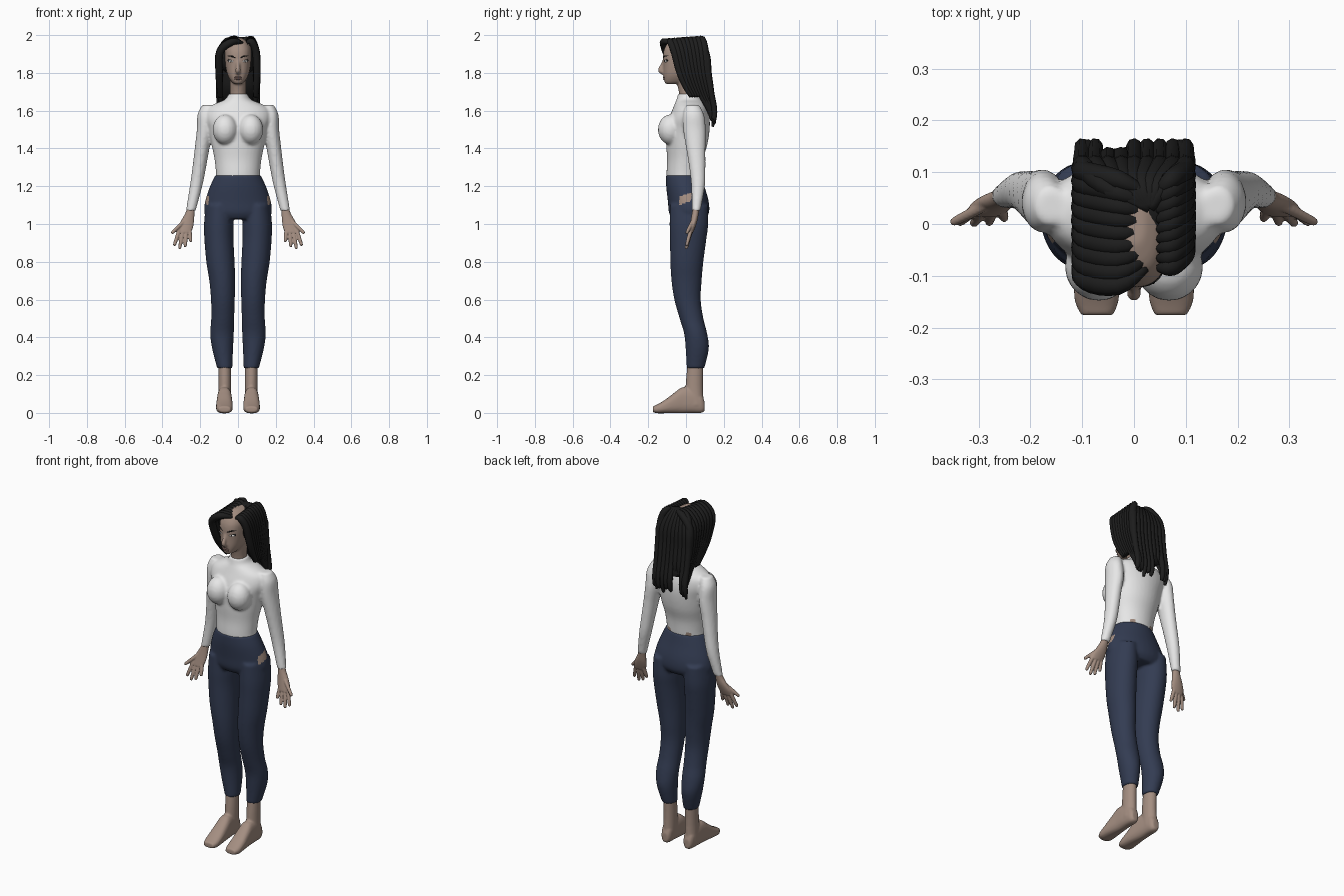
import bpy, bmesh, math
from mathutils import Vector, Matrix

if "Cube" in bpy.data.objects:
    bpy.data.objects.remove(bpy.data.objects["Cube"])


def material(name, rgb):
    m = bpy.data.materials.new(name)
    m.diffuse_color = (*rgb, 1)
    m.use_nodes = True
    m.node_tree.nodes["Principled BSDF"].inputs["Base Color"].default_value = m.diffuse_color
    return m


SKIN = material("skin", (0.37, 0.27, 0.22))
WHITE = material("white knit", (0.80, 0.80, 0.80))
NAVY = material("navy denim", (0.033, 0.045, 0.085))
BLACK = material("black hair", (0.012, 0.012, 0.012))
EYE = material("eye white", (0.75, 0.75, 0.73))
LIP = material("lip", (0.27, 0.17, 0.15))


def spline(rows, k):
    """Catmull-Rom resampling of equal-length tuples."""
    out = []
    for i in range(len(rows) - 1):
        a, b, c, d = rows[max(i - 1, 0)], rows[i], rows[i + 1], rows[min(i + 2, len(rows) - 1)]
        for j in range(k):
            t = j / k
            out.append([0.5 * (2 * q + (r - p) * t + (2 * p - 5 * q + 4 * r - s) * t * t
                               + (3 * q - p - 3 * r + s) * t ** 3) for p, q, r, s in zip(a, b, c, d)])
    return out + [list(rows[-1])]


def skin_rings(bm, rings):
    n = len(rings[0])
    rings = [[bm.verts.new(p) for p in r] for r in rings]
    for a, b in zip(rings, rings[1:]):
        for i in range(n):
            bm.faces.new((a[i], a[(i + 1) % n], b[(i + 1) % n], b[i]))
    bm.faces.new(rings[0])
    bm.faces.new(rings[-1])


def loft(bm, rows, axis="z", s=1, e=2.0, n=28, k=4):
    """Rows are (position, x min, x max, other min, other max) along z or y."""
    rings = []
    for pos, x0, x1, w0, w1 in spline(rows, k):
        ring = []
        for i in range(n):
            c, d = math.cos(math.tau * i / n), math.sin(math.tau * i / n)
            c, d = (math.copysign(abs(v) ** (2 / e), v) for v in (c, d))
            x = s * ((x0 + x1) / 2 + c * (x1 - x0) / 2)
            w = (w0 + w1) / 2 + d * (w1 - w0) / 2
            ring.append((x, w, pos) if axis == "z" else (x, pos, w))
        rings.append(ring)
    skin_rings(bm, rings)


def tube(bm, pts, n=8, k=4):
    """Round tube through (x, y, z, radius) points."""
    pts = spline(pts, k)
    P = [Vector(p[:3]) for p in pts]
    u, rings = Vector((0.3, 0.9, 0.2)), []
    for i, p in enumerate(P):
        t = (P[min(i + 1, len(P) - 1)] - P[max(i - 1, 0)]).normalized()
        u = (u - t * u.dot(t)).normalized()
        v = t.cross(u)
        rings.append([p + pts[i][3] * (u * math.cos(a) + v * math.sin(a))
                      for a in (math.tau * j / n for j in range(n))])
    skin_rings(bm, rings)


def ball(bm, c, r, turn=0):
    bmesh.ops.create_uvsphere(bm, u_segments=20, v_segments=12, radius=1, matrix=Matrix.Translation(c)
                              @ Matrix.Rotation(turn, 4, "Z") @ Matrix.Diagonal((*r, 1)))


def finish(name, bm, mats, voxel=0, smooth=4):
    """Make the object, optionally fusing its pieces into one smooth skin."""
    bmesh.ops.recalc_face_normals(bm, faces=bm.faces)
    me = bpy.data.meshes.new(name)
    bm.to_mesh(me)
    bm.free()
    ob = bpy.data.objects.new(name, me)
    bpy.context.collection.objects.link(ob)
    if voxel:
        m = ob.modifiers.new("fuse", "REMESH")
        m.mode, m.voxel_size = "VOXEL", voxel
        m = ob.modifiers.new("soften", "SMOOTH")
        m.factor, m.iterations = 0.5, smooth
        ev = ob.evaluated_get(bpy.context.evaluated_depsgraph_get())
        me = bpy.data.meshes.new_from_object(ev)
        ob.modifiers.clear()
        ob.data = me
    me.materials.clear()
    for m in mats:
        me.materials.append(m)
    for p in me.polygons:
        p.use_smooth, p.material_index = True, 0
    return ob


def centred(rows):
    return [(z, -w, w, f, b) for z, w, f, b in rows]


# Shirt: torso, bust and sleeves
bm = bmesh.new()
loft(bm, centred([(1.20, .125, -.09, .07), (1.25, .116, -.103, .08), (1.34, .124, -.1, .09),
                  (1.42, .14, -.105, .113), (1.50, .155, -.105, .125), (1.56, .175, -.09, .125),
                  (1.61, .165, -.07, .115), (1.64, .115, -.058, .1), (1.66, .068, -.05, .08),
                  (1.69, .05, -.042, .062)]), n=36)
for s in (1, -1):
    ball(bm, (s * .068, -.082, 1.50), (.066, .067, .08))
    arm = [(1.63, .16, .035, .03, .035), (1.58, .174, .04, .04, .055), (1.50, .175, .045, .043, .06),
           (1.40, .19, .052, .039, .051), (1.30, .205, .06, .036, .043), (1.20, .222, .064, .033, .036),
           (1.07, .25, .054, .026, .023)]
    loft(bm, [(z, x - a, x + a, y - b, y + b) for z, x, y, a, b in arm], s=s)
shirt = finish("shirt", bm, [WHITE, SKIN], .008)
for p in shirt.data.polygons:  # bare skin showing at the back hem
    x, y, z = p.center
    p.material_index = int(y > .04 and z < 1.275 and .05 < abs(x) < .075)

# Trousers: pelvis and legs
bm = bmesh.new()
loft(bm, centred([(1.26, .119, -.106, .083), (1.20, .148, -.105, .098), (1.12, .174, -.096, .12),
                  (1.06, .178, -.09, .122), (1.025, .15, -.07, .1)]), n=36)
for s in (1, -1):
    loft(bm, [(1.10, .03, .17, -.085, .118), (1.0, .024, .18, -.087, .118), (.92, .024, .178, -.085, .108),
              (.80, .018, .168, -.083, .092), (.70, .015, .152, -.077, .083), (.60, .017, .143, -.062, .078),
              (.50, .02, .142, -.034, .092), (.42, .022, .147, -.01, .112), (.34, .026, .137, -.002, .121),
              (.235, .03, .11, .004, .097)], s=s)
trousers = finish("trousers", bm, [NAVY, SKIN], .008)
for p in trousers.data.polygons:  # bare slanted patch on each hip
    x, y, z = p.center
    p.material_index = int(abs(x) > .1 and -.035 < y < .03 and abs(z - 1.135 - .4 * y) < .022)

for s, side in ((1, "left"), (-1, "right")):
    # Bare foot and ankle
    bm = bmesh.new()
    loft(bm, [(.30, .038, .104, .012, .092), (.14, .036, .104, -.002, .09), (.04, .038, .108, .005, .095)], s=s)
    loft(bm, [(.098, .055, .09, .01, .06), (.08, .042, .102, 0, .1), (.03, .037, .108, 0, .13),
              (-.02, .033, .11, -.002, .135), (-.06, .03, .113, -.002, .108), (-.11, .028, .116, -.002, .07),
              (-.15, .03, .114, -.002, .046), (-.176, .04, .102, .004, .034)], axis="y", s=s, e=2.6)
    finish(side + "_foot", bm, [SKIN], .006, 3)

    # Hand, palm forward with the thumb outward
    bm = bmesh.new()
    palm = [(1.10, .245, .056, .021, .018), (1.06, .254, .05, .024, .018), (1.02, .266, .043, .034, .018),
            (.985, .277, .034, .04, .016), (.955, .284, .025, .036, .013)]
    loft(bm, [(z, x - a, x + a, y - b, y + b) for z, x, y, a, b in palm], s=s, n=20)
    for base, tip in (((.31, .026, .97), (.338, .002, .885)), ((.292, .026, .96), (.31, 0, .868)),
                      ((.273, .027, .962), (.28, .002, .878)), ((.256, .03, .97), (.25, .01, .905)),
                      ((.285, .036, 1.015), (.352, .002, .95))):
        a, b = Vector(base), Vector(tip)
        rows = [(*a.lerp(b, t), r) for t, r in ((0, .011), (.5, .0105), (.9, .009), (1, .006))]
        tube(bm, [(s * x, y, z, r) for x, y, z, r in rows])
    finish(side + "_hand", bm, [SKIN], .004, 2)

# Head with neck and nose
bm = bmesh.new()
loft(bm, centred([(1.63, .042, -.03, .055), (1.70, .042, -.038, .055), (1.76, .044, -.05, .055),
                  (1.80, .04, -.04, .05)]))
loft(bm, centred([(1.741, .018, -.105, -.05), (1.755, .036, -.115, .01), (1.79, .056, -.119, .05),
                  (1.84, .067, -.12, .08), (1.89, .071, -.122, .095), (1.93, .069, -.114, .095),
                  (1.965, .05, -.09, .08), (1.985, .02, -.04, .04)]), e=2.5)
tube(bm, [(0, -.115, 1.87, .008), (0, -.126, 1.84, .010), (0, -.136, 1.815, .014), (0, -.12, 1.80, .012)])
finish("head", bm, [SKIN], .006, 3)

# Face details
bm = bmesh.new()
ball(bm, (0, -.117, 1.776), (.023, .006, .005))
ball(bm, (0, -.116, 1.768), (.019, .006, .005))
finish("lips", bm, [LIP])
lids, whites, irises = bmesh.new(), bmesh.new(), bmesh.new()
for s in (1, -1):
    ball(lids, (s * .037, -.106, 1.866), (.02, .005, .009), s * .5)
    ball(whites, (s * .037, -.109, 1.862), (.016, .005, .006), s * .5)
    ball(irises, (s * .036, -.112, 1.862), (.005, .004, .0055), s * .5)
    tube(lids, [(s * .014, -.119, 1.880, .003), (s * .035, -.112, 1.889, .004), (s * .055, -.092, 1.89, .002)])
finish("eyelids_and_brows", lids, [BLACK])
finish("eyes", whites, [EYE])
finish("irises", irises, [BLACK])

# Hair: scalp mass, then parted side locks and back locks
bm = bmesh.new()
ball(bm, (0, .02, 1.883), (.106, .096, .1))
loft(bm, centred([(1.90, .1, .0, .115), (1.80, .1, .02, .122), (1.72, .095, .04, .135),
                  (1.66, .085, .085, .148), (1.63, .06, .11, .148)]))
finish("hair_mass", bm, [BLACK])


def mix(a, b, t):
    return a + (b - a) * t


bm = bmesh.new()
for s in (1, -1):
    sweep = 0 if s > 0 else -.045  # the fringe lies further forward on one side
    for i in range(9):
        t = i / 8
        f = sweep * (1 - t)
        pts = [(.035 + s * .012, mix(-.085, .06, t), mix(1.958, 1.972, t), .008),
               (.02 + s * .05, mix(-.082, .085, t) + f * .8, mix(1.965, 1.978, t), .019),
               (s * .094, mix(-.062, .1, t) + f, 1.915, .021),
               (s * .1, mix(-.035, .11, t) + f * .7, 1.81, .02),
               (s * .097, mix(-.005, .122, t) + f * .3, 1.735, .018),
               (s * .094, mix(.03, .135, t), 1.675, .014)]
        if t > .45:
            pts += [(s * .09, mix(.09, .15, t), 1.61, .014), (s * .088, mix(.12, .15, t), mix(1.57, 1.53, t), .007)]
        tube(bm, pts)
for i in range(9):
    x = mix(-.1, .1, i / 8)
    pts = [(.03, .03, 1.978, .01), (.6 * x, .075, 1.968, .018), (x * .95, .108, 1.89, .02),
           (x, .117, 1.80, .019), (x, .132, 1.70, .017)]
    if -.06 < x < -.01:  # gap between the two tails
        pts += [(x, .14, 1.64, .006)]
    else:
        pts += [(x, .15, 1.61, .015), (x, .148, 1.555, .013), (x, .14, 1.515 + .02 * (i % 3), .007)]
    tube(bm, pts)
finish("hair_locks", bm, [BLACK])
